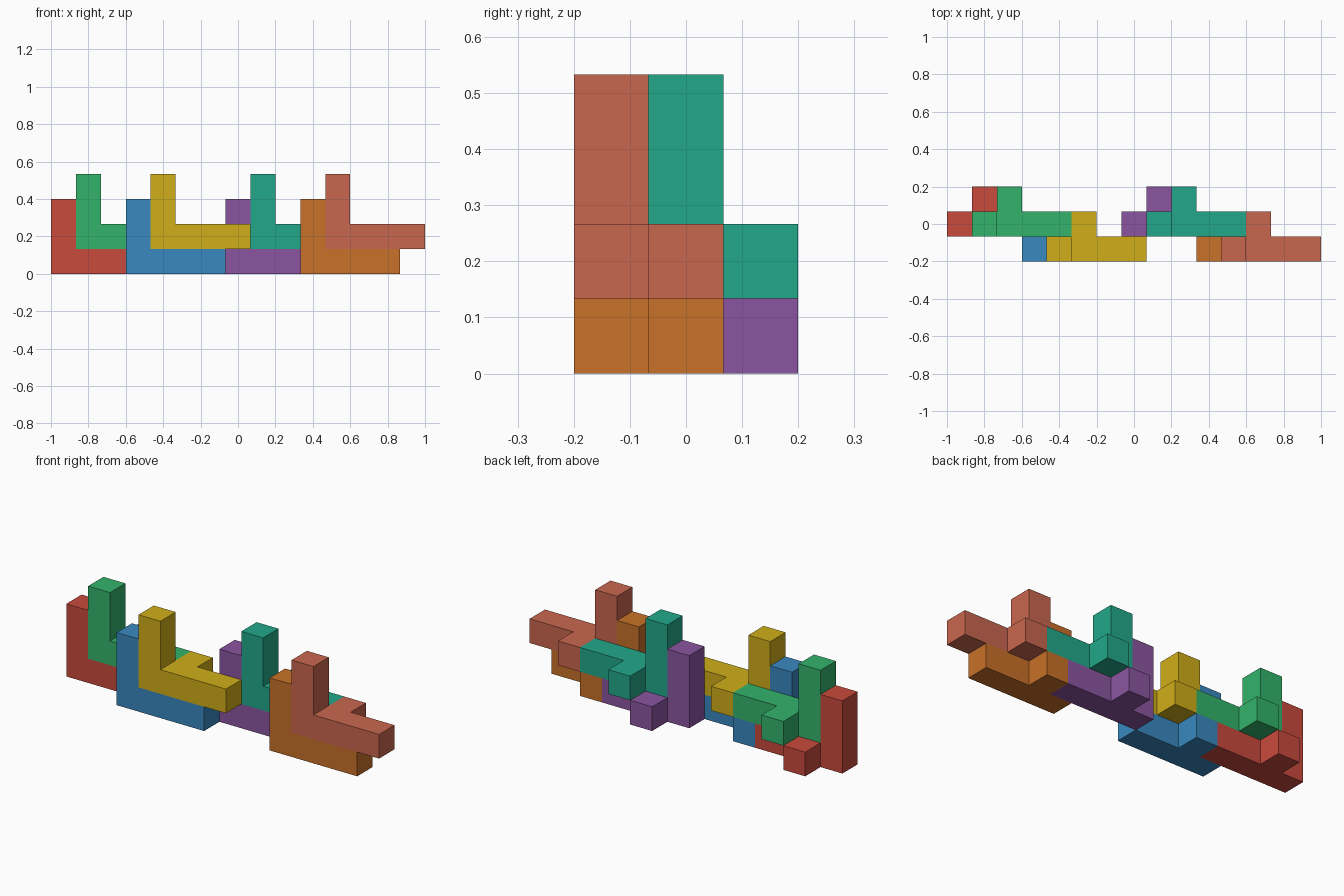
import bpy, bmesh
from mathutils import Vector

if "Cube" in bpy.data.objects:
    bpy.data.objects.remove(bpy.data.objects["Cube"])

U = 2 / 15  # edge of one cube cell


def linear(hex_code):
    rgb = [int(hex_code[i:i + 2], 16) / 255 for i in (0, 2, 4)]
    return [((c + 0.055) / 1.055) ** 2.4 for c in rgb] + [1.0]


def block_piece(name, cell, color):
    """Bar four cells long with a tower at its left end and a stub at the back."""
    bm = bmesh.new()
    # L-shaped front profile as x0, x1, z0, z1 patches
    patches = [(0, 1, 0, 1), (0, 1, 1, 3), (1, 2, 0, 1), (2, 4, 0, 1)]
    for x0, x1, z0, z1 in patches:
        bm.faces.new([bm.verts.new((x, 0, z)) for x, z in
                      ((x0, z0), (x1, z0), (x1, z1), (x0, z1))])
    bmesh.ops.remove_doubles(bm, verts=bm.verts[:], dist=0.001)

    def extrude(faces):
        geom = bmesh.ops.extrude_face_region(bm, geom=faces)["geom"]
        verts = [g for g in geom if isinstance(g, bmesh.types.BMVert)]
        bmesh.ops.translate(bm, verts=verts, vec=(0, 1, 0))

    # Thickness, then the stub behind the second cell
    extrude(bm.faces[:])
    stub = Vector((1.5, 1, 0.5))
    extrude([f for f in bm.faces if (f.calc_center_median() - stub).length < 0.01])
    bmesh.ops.recalc_face_normals(bm, faces=bm.faces[:])
    bmesh.ops.scale(bm, verts=bm.verts[:], vec=(U, U, U))

    mesh = bpy.data.meshes.new(name)
    bm.to_mesh(mesh)
    bm.free()
    mat = bpy.data.materials.new(name + "_paint")
    mat.diffuse_color = linear(color)
    mat.use_nodes = True
    mat.node_tree.nodes["Principled BSDF"].inputs["Base Color"].default_value = mat.diffuse_color
    mesh.materials.append(mat)
    obj = bpy.data.objects.new(name, mesh)
    obj.location = (-1 + cell[0] * U, -0.2 + cell[1] * U, cell[2] * U)
    bpy.context.collection.objects.link(obj)


# Four interlocking pairs: a lower piece and an upper one shifted a cell right
pairs = [
    (0, 1, ("red", "c94a3c"), ("green", "33b36b")),
    (3, 0, ("blue", "3988c0"), ("yellow", "d0ae18")),
    (7, 1, ("purple", "8b55a0"), ("teal", "22a78a")),
    (10, 0, ("orange", "c87128"), ("salmon", "c9674f")),
]
for x, y, lower, upper in pairs:
    block_piece(lower[0] + "_lower_piece", (x, y, 0), lower[1])
    block_piece(upper[0] + "_upper_piece", (x + 1, y, 1), upper[1])
